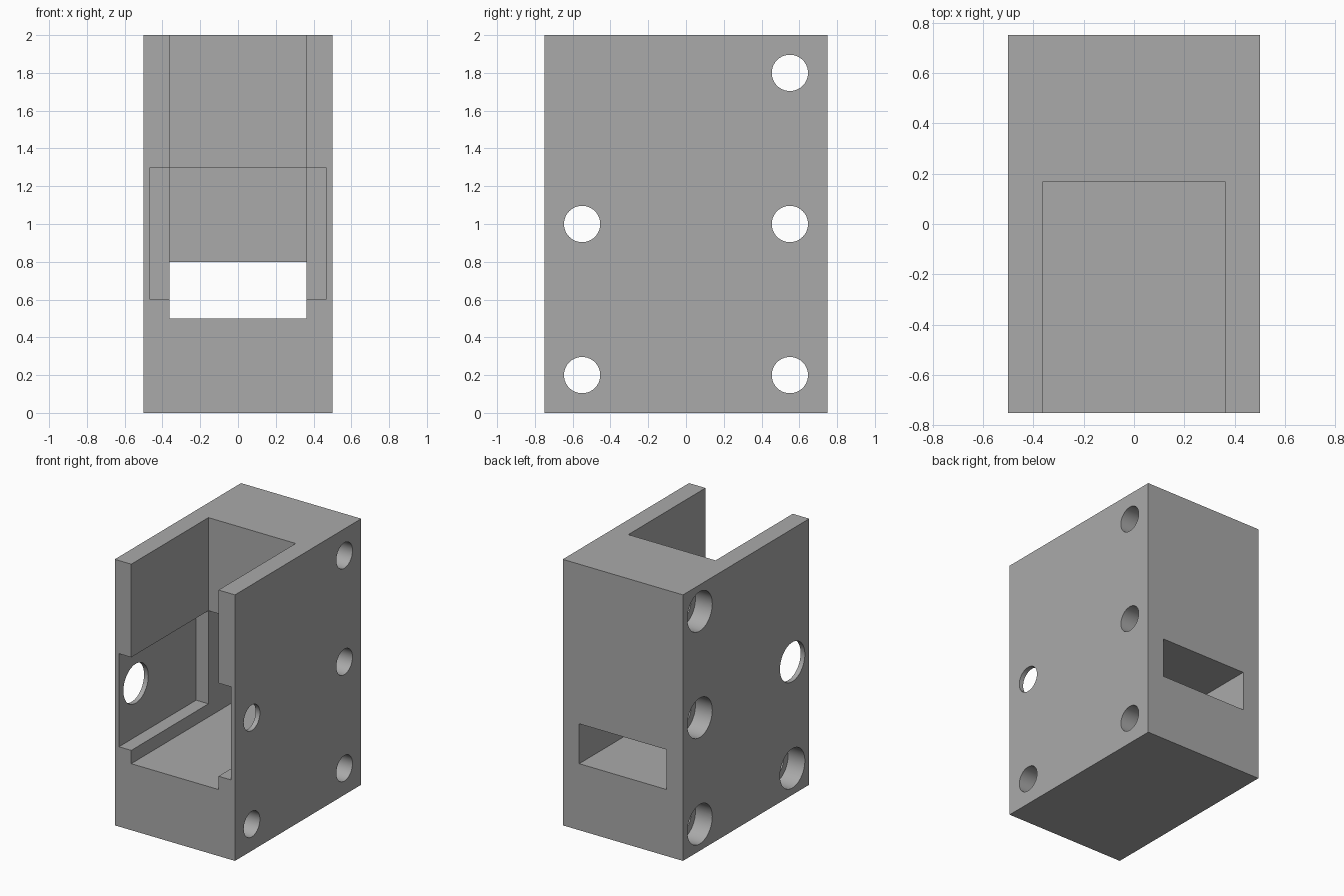
import bpy, bmesh, math
from mathutils import Matrix

cube = bpy.data.objects.get("Cube")
if cube:
    bpy.data.objects.remove(cube, do_unlink=True)

grey = bpy.data.materials.new("plain_grey")
grey.use_nodes = True
colour = (0.4, 0.4, 0.4, 1)
grey.diffuse_color = colour
grey.node_tree.nodes["Principled BSDF"].inputs["Base Color"].default_value = colour


def add_object(name, bm):
    bmesh.ops.recalc_face_normals(bm, faces=bm.faces)
    mesh = bpy.data.meshes.new(name)
    bm.to_mesh(mesh)
    bm.free()
    mesh.materials.append(grey)
    obj = bpy.data.objects.new(name, mesh)
    bpy.context.collection.objects.link(obj)
    return obj


def prism(name, profile, x0, x1):
    """Extrude a (y, z) outline from x0 to x1."""
    bm = bmesh.new()
    face = bm.faces.new([bm.verts.new((x0, y, z)) for y, z in profile])
    moved = bmesh.ops.extrude_face_region(bm, geom=[face])["geom"]
    bmesh.ops.translate(bm, vec=(x1 - x0, 0, 0),
                        verts=[v for v in moved if isinstance(v, bmesh.types.BMVert)])
    return add_object(name, bm)


def box(name, half_x, y0, y1, z0, z1):
    return prism(name, [(y0, z0), (y1, z0), (y1, z1), (y0, z1)], -half_x, half_x)


def rod(name, x0, x1, y, z, radius):
    bm = bmesh.new()
    bmesh.ops.create_cone(bm, cap_ends=True, segments=64, radius1=radius, radius2=radius,
                          depth=x1 - x0,
                          matrix=Matrix.Translation(((x0 + x1) / 2, y, z))
                          @ Matrix.Rotation(math.pi / 2, 4, "Y"))
    return add_object(name, bm)


def cut(target, cutter):
    mod = target.modifiers.new("cut", "BOOLEAN")
    mod.operation = "DIFFERENCE"
    mod.solver = "EXACT"
    mod.object = cutter
    bpy.context.view_layer.objects.active = target
    bpy.ops.object.modifier_apply(modifier=mod.name)
    bpy.data.objects.remove(cutter, do_unlink=True)


# Solid block
body = box("housing", 0.5, -0.75, 0.75, 0, 2)

# Open channel, stepping back under the rear wall into a slot through the back
channel = [(-0.9, 0.5), (0.9, 0.5), (0.9, 0.8), (0.333, 0.8),
           (0.333, 1.3), (0.167, 1.3), (0.167, 2.2), (-0.9, 2.2)]
cut(body, prism("channel_cutter", channel, -0.363, 0.363))

# Wider pocket in both side walls
cut(body, box("pocket_cutter", 0.465, -0.9, 0.167, 0.6, 1.3))

# Screw holes across the width, with counterbores on the -x side
for y, z in [(-0.55, 0.2), (-0.55, 1), (0.55, 0.2), (0.55, 1), (0.55, 1.8)]:
    cut(body, rod("hole_cutter", -0.7, 0.7, y, z, 0.096))
    cut(body, rod("counterbore_cutter", -0.7, -0.36, y, z, 0.148))

bpy.ops.object.select_all(action="DESELECT")
body.select_set(True)
bpy.context.view_layer.objects.active = body
bpy.ops.object.shade_smooth_by_angle(angle=math.radians(30))
